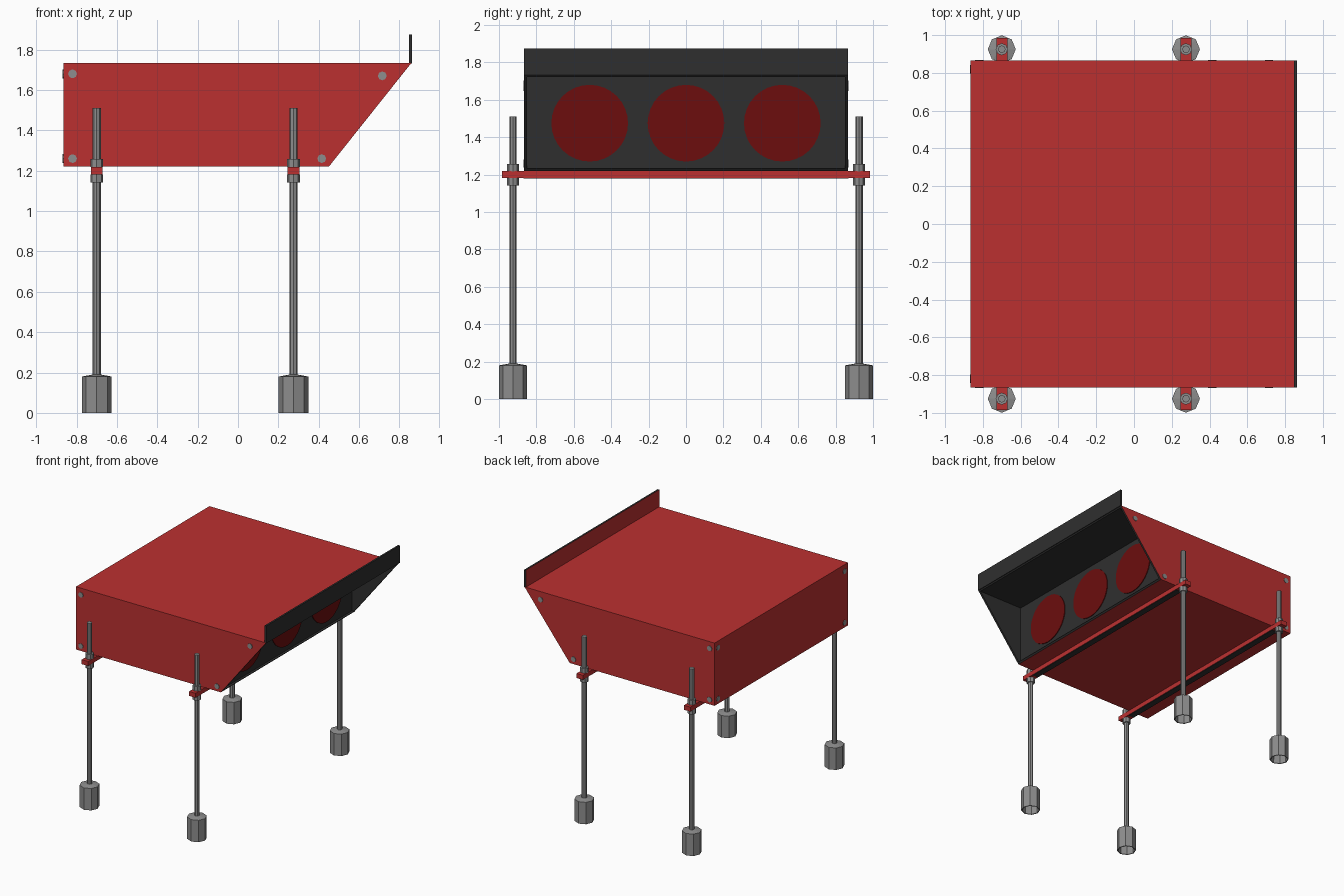
import bpy, bmesh, math
from mathutils import Matrix, Vector

if "Cube" in bpy.data.objects:
    bpy.data.objects.remove(bpy.data.objects["Cube"])


def material(name, rgb):
    m = bpy.data.materials.new(name)
    m.diffuse_color = (*rgb, 1)
    m.use_nodes = True
    m.node_tree.nodes["Principled BSDF"].inputs["Base Color"].default_value = m.diffuse_color
    return m


RED = material("red paint", (0.50, 0.03, 0.03))
BLACK = material("black paint", (0.028, 0.028, 0.028))
LENS = material("dark red lens", (0.15, 0.004, 0.004))
STEEL = material("grey steel", (0.27, 0.27, 0.27))


def finish(name, bm, mats):
    me = bpy.data.meshes.new(name)
    bm.to_mesh(me)
    bm.free()
    for m in mats:
        me.materials.append(m)
    ob = bpy.data.objects.new(name, me)
    bpy.context.collection.objects.link(ob)
    return ob


def box(name, lo, hi, mats, rule=None):
    lo, hi = Vector(lo), Vector(hi)
    bm = bmesh.new()
    bmesh.ops.create_cube(bm, size=1, matrix=Matrix.Translation((lo + hi) / 2)
                          @ Matrix.Diagonal((*(hi - lo), 1)))
    bm.normal_update()
    if rule:
        for f in bm.faces:
            f.material_index = rule(f.normal)
    return finish(name, bm, mats)


def cylinder(name, centre, r, depth, sides, mat, axis=(0, 0, 1)):
    bm = bmesh.new()
    rot = Vector((0, 0, 1)).rotation_difference(Vector(axis)).to_matrix().to_4x4()
    bmesh.ops.create_cone(bm, cap_ends=True, segments=sides, radius1=r, radius2=r,
                          depth=depth, matrix=Matrix.Translation(centre) @ rot)
    return finish(name, bm, [mat])


# Housing: extruded side profile, sloped mouth hollowed back to an upright panel
W, Z0, Z1 = 0.865, 1.22, 1.735
bm = bmesh.new()
side = bm.faces.new([bm.verts.new((x, -W, z)) for x, z in
                     ((-W, Z0), (0.45, Z0), (0.86, Z1), (-W, Z1))])
ext = bmesh.ops.extrude_face_region(bm, geom=[side])["geom"]
bmesh.ops.translate(bm, vec=(0, 2 * W, 0),
                    verts=[v for v in ext if isinstance(v, bmesh.types.BMVert)])
bmesh.ops.recalc_face_normals(bm, faces=bm.faces[:])
mouth = next(f for f in bm.faces if f.normal.x > 0.3)
rim = bmesh.ops.inset_region(bm, faces=[mouth], thickness=0.022)["faces"]
walls = bmesh.ops.inset_region(bm, faces=[mouth], thickness=0.0001)["faces"]
for v in mouth.verts:
    v.co.x = 0.44
for f in [mouth] + rim + walls:
    f.material_index = 1
finish("housing", bm, [RED, BLACK])

# Visor strip: red behind, black elsewhere
box("visor", (0.848, -W, Z1 - 0.003), (0.863, W, 1.875), [RED, BLACK],
    lambda n: 0 if n.x < -0.5 else 1)

# Three round lenses on the panel
for i in (-1, 0, 1):
    cylinder(f"lens_{i + 2}", (0.442, i * 0.515, 1.475), 0.205, 0.008, 32, LENS, (1, 0, 0))

# Bolt heads on both sides and on the back
for s in (-1, 1):
    for x, z in ((-0.82, 1.68), (-0.82, 1.26), (0.715, 1.67), (0.415, 1.26)):
        cylinder("side_bolt", (x, s * W, z), 0.022, 0.008, 8, STEEL, (0, s, 0))
    for z in (1.26, 1.68):
        cylinder("back_bolt", (-W, s * 0.82, z), 0.022, 0.008, 8, STEEL, (-1, 0, 0))


def foot(name, x, y):
    # Open-bottomed octagonal socket with a slightly coned top
    bm = bmesh.new()
    rings = [[bm.verts.new((x + r * math.cos(k * math.pi / 4),
                            y + r * math.sin(k * math.pi / 4), z)) for k in range(8)]
             for r, z in ((0.06, 0.15), (0.066, 0), (0.074, 0), (0.074, 0.18), (0.02, 0.19))]
    for a, b in zip(rings, rings[1:]):
        for k in range(8):
            j = (k + 1) % 8
            bm.faces.new((a[k], a[j], b[j], b[k]))
    bm.faces.new(rings[0])
    bm.faces.new(rings[-1])
    bmesh.ops.recalc_face_normals(bm, faces=bm.faces[:])
    finish(name, bm, [STEEL])


# Cross bars with their threaded legs, nuts and feet
for x, label in ((-0.70, "rear"), (0.275, "front")):
    box(f"{label}_cross_bar", (x - 0.029, -0.985, 1.182), (x + 0.029, 0.985, 1.219), [RED])
    box(f"{label}_bar_underside", (x - 0.026, -0.87, 1.179), (x + 0.026, 0.87, 1.183), [BLACK])
    for y in (-0.925, 0.925):
        cylinder(f"{label}_leg", (x, y, 0.845), 0.02, 1.33, 8, STEEL)
        cylinder(f"{label}_upper_nut", (x, y, 1.238), 0.032, 0.04, 8, STEEL)
        cylinder(f"{label}_lower_nut", (x, y, 1.162), 0.032, 0.04, 8, STEEL)
        foot(f"{label}_foot", x, y)
